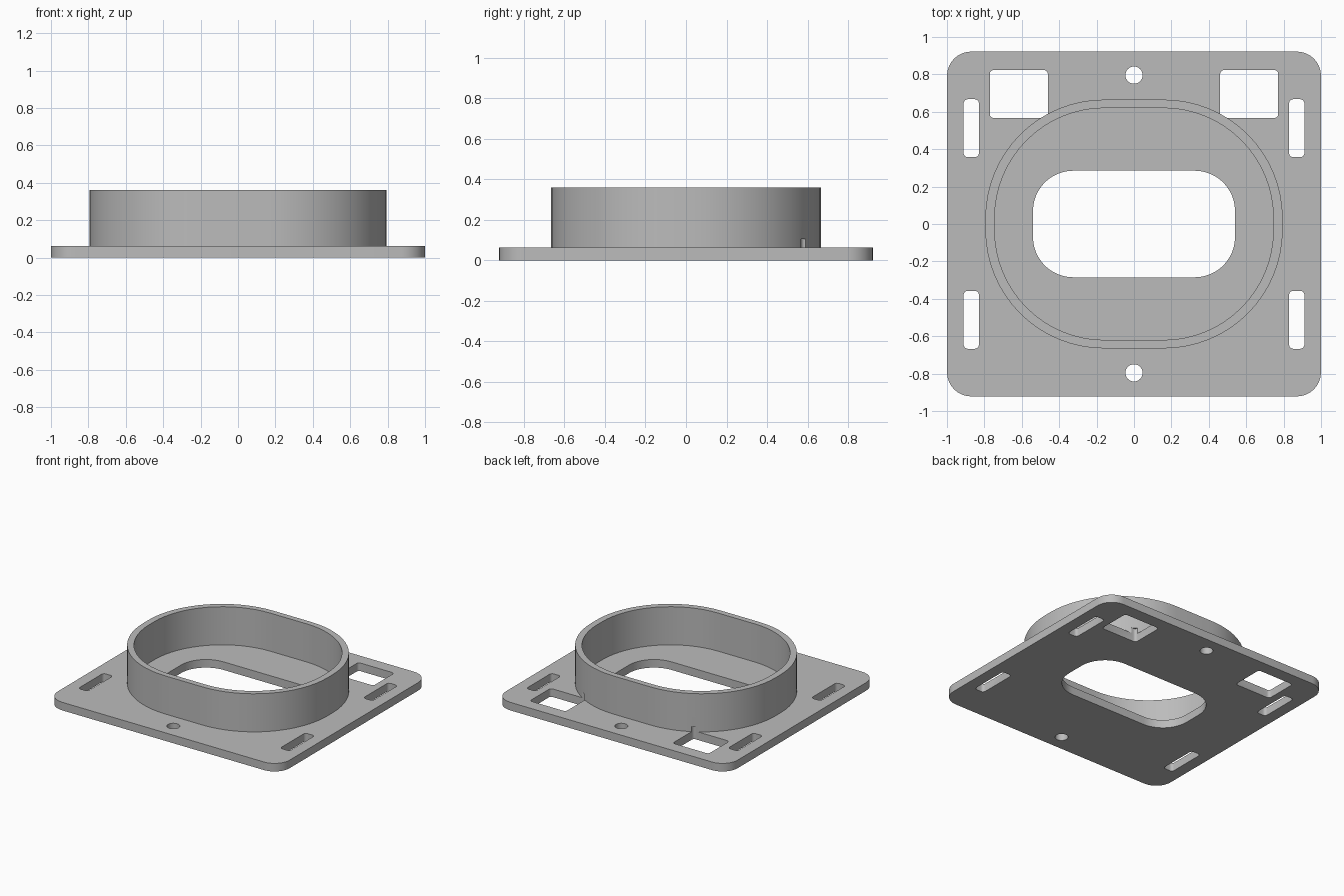
import bpy
import bmesh
import math

cube = bpy.data.objects.get("Cube")
if cube:
    bpy.data.objects.remove(cube, do_unlink=True)

PLATE_TOP = 0.063
RING_TOP = 0.36

grey = bpy.data.materials.new("plain grey")
grey.use_nodes = True
colour = (0.5, 0.5, 0.5, 1)
grey.diffuse_color = colour
grey.node_tree.nodes["Principled BSDF"].inputs["Base Color"].default_value = colour


def rounded_block(name, cx, cy, hx, hy, radius, z0, z1, steps=8):
    """Upright prism with a rounded rectangle as its outline."""
    bm = bmesh.new()
    points = []
    for quarter, (sx, sy) in enumerate([(1, 1), (-1, 1), (-1, -1), (1, -1)]):
        for i in range(steps + 1):
            a = (quarter + i / steps) * math.pi / 2
            points.append((cx + sx * (hx - radius) + radius * math.cos(a),
                           cy + sy * (hy - radius) + radius * math.sin(a), z0))
    base = bm.faces.new([bm.verts.new(p) for p in points])
    top = bmesh.ops.extrude_face_region(bm, geom=[base])["geom"]
    bmesh.ops.translate(bm, vec=(0, 0, z1 - z0),
                        verts=[v for v in top if isinstance(v, bmesh.types.BMVert)])
    bmesh.ops.remove_doubles(bm, verts=bm.verts, dist=1e-5)
    bmesh.ops.recalc_face_normals(bm, faces=bm.faces)
    mesh = bpy.data.meshes.new(name)
    bm.to_mesh(mesh)
    bm.free()
    mesh.materials.append(grey)
    ob = bpy.data.objects.new(name, mesh)
    bpy.context.scene.collection.objects.link(ob)
    return ob


def combine(target, tools, operation):
    """Apply boolean operations and remove the tool objects."""
    for tool in tools:
        mod = target.modifiers.new("cut", "BOOLEAN")
        mod.operation = operation
        mod.solver = "EXACT"
        mod.object = tool
    bpy.context.view_layer.update()
    graph = bpy.context.evaluated_depsgraph_get()
    mesh = bpy.data.meshes.new_from_object(target.evaluated_get(graph))
    target.modifiers.clear()
    target.data = mesh
    for tool in tools:
        bpy.data.objects.remove(tool, do_unlink=True)


# Raised collar, hollow and sunk a little into the plate
collar = rounded_block("collar", 0, 0, 0.795, 0.665, 0.635,
                       PLATE_TOP - 0.02, RING_TOP, 16)
bore = rounded_block("bore_cutter", 0, 0, 0.745, 0.62, 0.588, -0.1, 0.5, 16)
combine(collar, [bore], "DIFFERENCE")

# Base plate joined with the collar as one solid
body = rounded_block("mounting_plate_with_collar", 0, 0, 1, 0.922, 0.13, 0, PLATE_TOP)
combine(body, [collar], "UNION")

# Central opening, square windows, strap slots and screw holes
cutters = [rounded_block("opening_cutter", 0, 0, 0.54, 0.285, 0.215, -0.1, 0.2, 12)]
for side in (-1, 1):
    # The windows also nick the foot of the collar
    cutters.append(rounded_block("window_cutter", side * 0.616, 0.695,
                                 0.155, 0.128, 0.02, -0.1, 0.105, 4))
    cutters.append(rounded_block("screw_hole_cutter", 0, side * 0.796,
                                 0.046, 0.046, 0.046, -0.1, 0.2))
    for end in (-1, 1):
        cutters.append(rounded_block("slot_cutter", side * 0.87, end * 0.512,
                                     0.041, 0.155, 0.022, -0.1, 0.2, 4))
combine(body, cutters, "DIFFERENCE")

# Smooth curved walls, crisp rims
bpy.ops.object.select_all(action="DESELECT")
body.select_set(True)
bpy.context.view_layer.objects.active = body
bpy.ops.object.shade_smooth_by_angle(angle=math.radians(30))
